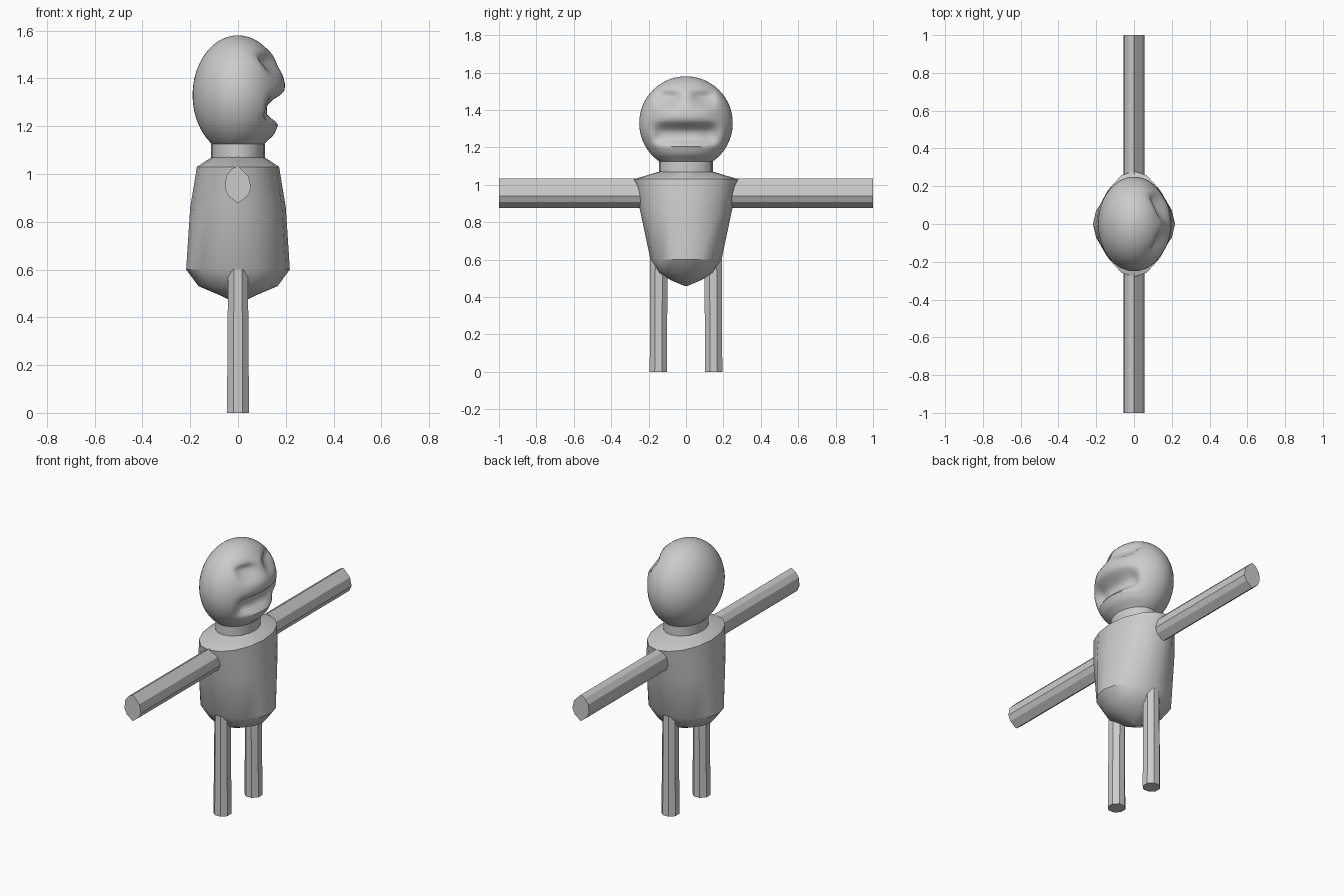
import bpy, bmesh, math
from mathutils import Vector

if "Cube" in bpy.data.objects:
    bpy.data.objects.remove(bpy.data.objects["Cube"])


def finish(name, bm, angle=None):
    bmesh.ops.recalc_face_normals(bm, faces=bm.faces)
    mesh = bpy.data.meshes.new(name)
    bm.to_mesh(mesh)
    bm.free()
    obj = bpy.data.objects.new(name, mesh)
    bpy.context.collection.objects.link(obj)
    if angle:
        bpy.ops.object.select_all(action='DESELECT')
        obj.select_set(True)
        bpy.context.view_layer.objects.active = obj
        bpy.ops.object.shade_smooth_by_angle(angle=math.radians(angle))
    return obj


def loft(name, rings, angle=None):
    """Skin a list of equal-length point rings and cap both ends."""
    bm = bmesh.new()
    loops = [[bm.verts.new(p) for p in ring] for ring in rings]
    n = len(loops[0])
    for a, b in zip(loops, loops[1:]):
        for i in range(n):
            j = (i + 1) % n
            bm.faces.new((a[i], a[j], b[j], b[i]))
    bm.faces.new(loops[0])
    bm.faces.new(loops[-1])
    return finish(name, bm, angle)


def oval(rx, ry, z, n, cy=0.0, turn=0.0):
    return [(rx * math.cos(2 * math.pi * i / n + turn),
             cy + ry * math.sin(2 * math.pi * i / n + turn), z) for i in range(n)]


def lerp(table, v):
    """Piecewise linear lookup in ascending (key, value) pairs."""
    if v <= table[0][0]:
        return table[0][1]
    for (a, fa), (b, fb) in zip(table, table[1:]):
        if v <= b:
            return fa + (fb - fa) * (v - a) / (b - a)
    return table[-1][1]


# Torso: oval sections, wide at the hips front to back and wide at the shoulders side to side
sections = [(0.01, 0.01, 0.46), (0.07, 0.08, 0.49), (0.165, 0.15, 0.53),
            (0.217, 0.19, 0.60), (0.20, 0.245, 0.86), (0.172, 0.28, 1.03),
            (0.11, 0.145, 1.07)]
loft("torso", [oval(rx, ry, z, 16) for rx, ry, z in sections], 32)

# Neck
loft("neck", [oval(0.112, 0.145, z, 20) for z in (1.06, 1.125)], 40)

# Head: ellipsoid with eye sockets, nose and mouth sculpted into the +x side
mouth = [(1.14, 0), (1.16, 0.008), (1.21, 0.002), (1.245, -0.058), (1.285, -0.068),
         (1.31, -0.045), (1.338, 0.0)]
nose = [(1.335, 0), (1.37, 0.010), (1.41, 0.008), (1.45, 0), (1.50, 0.004), (1.53, 0)]
eyes = [(1.40, 0), (1.44, -0.03), (1.475, -0.045), (1.505, -0.012), (1.53, 0)]
mouth_width = [(0.0, 1), (0.13, 0.85), (0.19, 0)]
nose_width = [(0.0, 1), (0.10, 0.8), (0.17, 0)]
eye_width = [(0.012, 0), (0.06, 0.8), (0.10, 1), (0.13, 0.8), (0.17, 0)]
bm = bmesh.new()
bmesh.ops.create_uvsphere(bm, u_segments=56, v_segments=48, radius=1)
for v in bm.verts:
    v.co = Vector((v.co.x * 0.19, v.co.y * 0.25, 1.33 + v.co.z * 0.25))
    if v.co.x > 0.03:
        y, z = abs(v.co.y), v.co.z
        v.co.x += (lerp(mouth, z) * lerp(mouth_width, y)
                   + lerp(nose, z) * lerp(nose_width, y)
                   + lerp(eyes, z) * lerp(eye_width, y))
finish("head", bm, 50)

# Arms and legs, mirrored left and right
arm_section = [(0, 1.035), (0.045, 0.99), (0.055, 0.94), (0.04, 0.908),
               (0, 0.877), (-0.04, 0.908), (-0.055, 0.94), (-0.05, 0.99), (-0.028, 1.02)]
for side, label in ((-1, "right"), (1, "left")):
    loft(label + "_arm", [[(x, side * y, z) for x, z in arm_section] for y in (0.18, 1.0)])
    loft(label + "_leg", [oval(0.05, 0.05, 0.0, 8, side * 0.148, math.pi / 8),
                          oval(0.045, 0.05, 0.6, 8, side * 0.145, math.pi / 8)])
